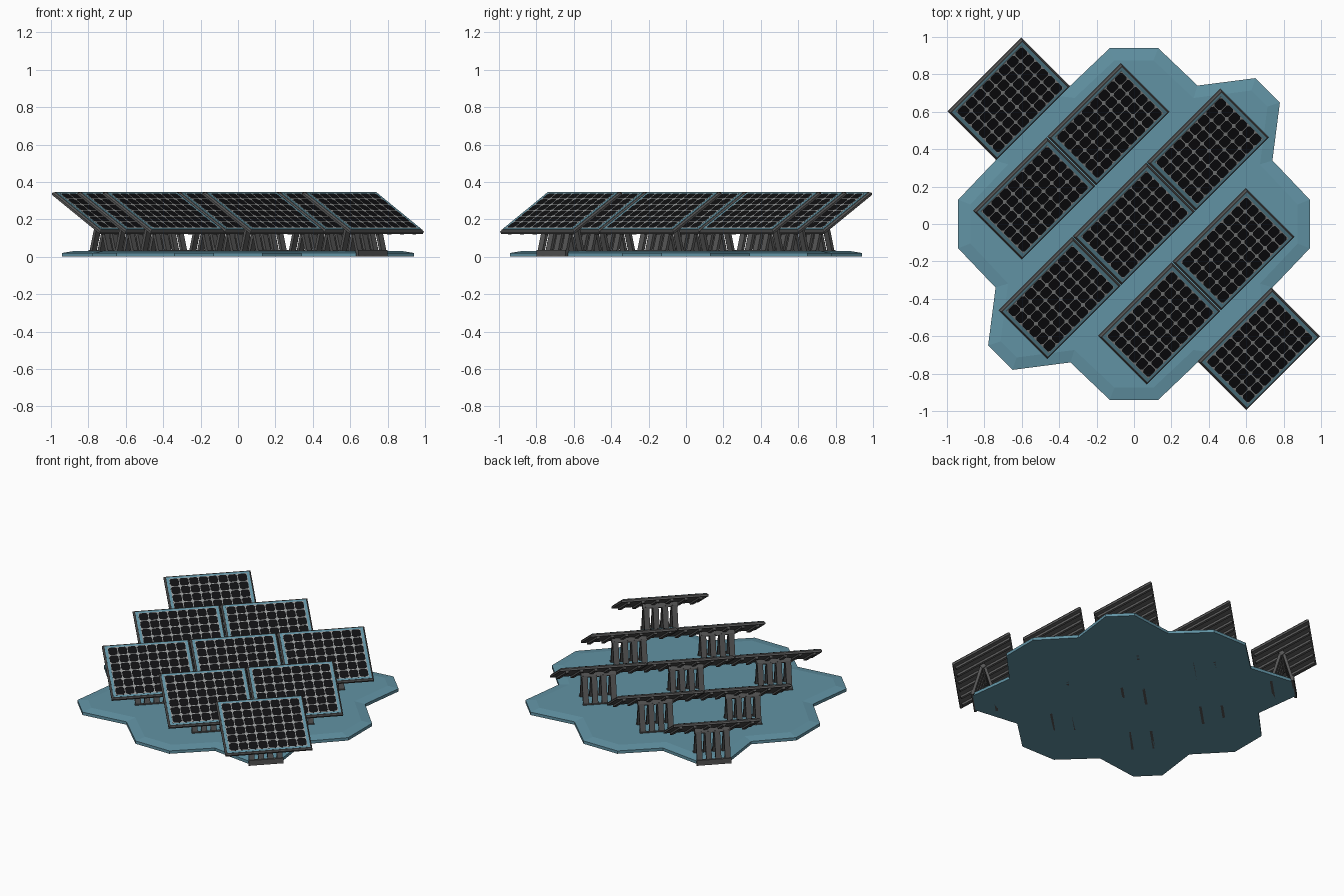
import bpy, bmesh, math
from mathutils import Matrix, Vector

if "Cube" in bpy.data.objects:
    bpy.data.objects.remove(bpy.data.objects["Cube"])

def mat(name, c):
    m = bpy.data.materials.new(name)
    m.diffuse_color = (*c, 1)
    m.use_nodes = True
    m.node_tree.nodes["Principled BSDF"].inputs["Base Color"].default_value = m.diffuse_color
    return m

TEAL = mat("teal", (0.12, 0.29, 0.37))
BLACK = mat("cell_black", (0.005, 0.005, 0.006))
LINE = mat("grid_line", (0.3, 0.31, 0.31))
METAL = mat("dark_metal", (0.09, 0.09, 0.09))

def mesh(name, bm, m):
    bmesh.ops.recalc_face_normals(bm, faces=bm.faces)
    me = bpy.data.meshes.new(name)
    bm.to_mesh(me)
    bm.free()
    me.materials.append(m)
    return me

def place(name, me, mw):
    ob = bpy.data.objects.new(name, me)
    bpy.context.collection.objects.link(ob)
    ob.matrix_world = mw
    return ob

def box(bm, c, s, rot=Matrix()):
    m = Matrix.Translation(c) @ rot @ Matrix.Diagonal((*s, 1))
    return bmesh.ops.create_cube(bm, size=1, matrix=m)["verts"]

# ground plate: eight-lobed outline with a chamfered rim
quarter = [(.94, -.13), (.94, .13), (.74, .34), (.78, .65), (.65, .78), (.34, .74)]
bm = bmesh.new()
pts = []
for k in range(4):
    r = Matrix.Rotation(k * math.pi / 2, 3, 'Z')
    pts += [bm.verts.new(r @ Vector((x, y, 0))) for x, y in quarter]
bottom = bm.faces.new(pts)
ext = bmesh.ops.extrude_face_region(bm, geom=[bottom], use_keep_orig=True)["geom"]
for v in ext:
    if isinstance(v, bmesh.types.BMVert):
        v.co.z = 0.02
bmesh.ops.recalc_face_normals(bm, faces=bm.faces)
top = [f for f in bm.faces if f.calc_center_median().z > 0.019]
bmesh.ops.inset_region(bm, faces=top, thickness=0.07, depth=0.011)
place("ground_plate", mesh("ground_plate", bm, TEAL), Matrix())

# panel dimensions, in panel space (x = long side, y = up the slope)
W, L, T = 0.556, 0.418, 0.02
TILT = math.radians(30)

# panel frame with bevelled rim
bm = bmesh.new()
box(bm, (0, 0, 0), (W, L, T))
edges = [e for e in bm.edges if all(v.co.z > 0 for v in e.verts)]
bmesh.ops.bevel(bm, geom=edges, offset=0.008, segments=1, affect='EDGES')
frame = mesh("panel_frame", bm, METAL)

# teal border sheet and grid backing
bm = bmesh.new()
box(bm, (0, 0, T / 2), (W - .024, L - .024, .003))
border = mesh("panel_border", bm, TEAL)
bm = bmesh.new()
GW, GL = W - .058, L - .05
box(bm, (0, 0, T / 2 + .001), (GW, GL, .003))
backing = mesh("grid_backing", bm, LINE)

# black cells with clipped corners
bm = bmesh.new()
NX, NY = 8, 6
cx, cy = GW / NX, GL / NY
for i in range(NX):
    for j in range(NY):
        x, y = (i + .5 - NX / 2) * cx, (j + .5 - NY / 2) * cy
        a, b, c = cx / 2 - .0025, cy / 2 - .0025, .010
        loop = [(a, b - c), (a - c, b), (c - a, b), (-a, b - c),
                (-a, c - b), (c - a, -b), (a - c, -b), (a, c - b)]
        bm.faces.new([bm.verts.new((x + p, y + q, T / 2 + .0035)) for p, q in loop])
cells = mesh("solar_cells", bm, BLACK)

# rails running up the back of the panel
bm = bmesh.new()
for i in range(6):
    box(bm, ((i - 2.5) * .092, 0, -T / 2 - .006), (.022, L * .94, .014))
rails = mesh("back_rails", bm, METAL)

# stand: four A-shaped trestles, pivot bar and foot bars
bm = bmesh.new()
FOOT, TOP = .068, .205
for s in (-1, 1):
    a, b = Vector((0, s * FOOT, .004)), Vector((0, s * .010, TOP))
    rot = (b - a).to_track_quat('Z', 'X').to_matrix().to_4x4()
    ang = math.atan2(a.y - b.y, TOP - .004)
    rot = Matrix.Rotation(ang, 4, 'X')
    for i in range(4):
        box(bm, (a + b) / 2 + Vector(((i - 1.5) * .06, 0, 0)), (.036, .018, (b - a).length), rot)
    box(bm, (0, s * FOOT, .018), (.222, .016, .036))
box(bm, (0, 0, TOP), (.226, .03, .03), Matrix.Rotation(TILT, 4, 'X'))
stand = mesh("stand", bm, METAL)

# rows of 1-2-3-2-1 panels, turned 45 degrees
turn = Matrix.Rotation(math.pi / 4, 4, 'Z')
n = 0
for r, count in enumerate((1, 2, 3, 2, 1)):
    for k in range(count):
        n += 1
        base = turn @ Matrix.Translation(((k - (count - 1) / 2) * .561, (2 - r) * .4725, 0))
        tilted = base @ Matrix.Translation((0, 0, .236)) @ Matrix.Rotation(TILT, 4, 'X')
        for me in (frame, border, backing, cells, rails):
            place(f"{me.name}_{n}", me, tilted)
        place(f"stand_{n}", stand, base)
